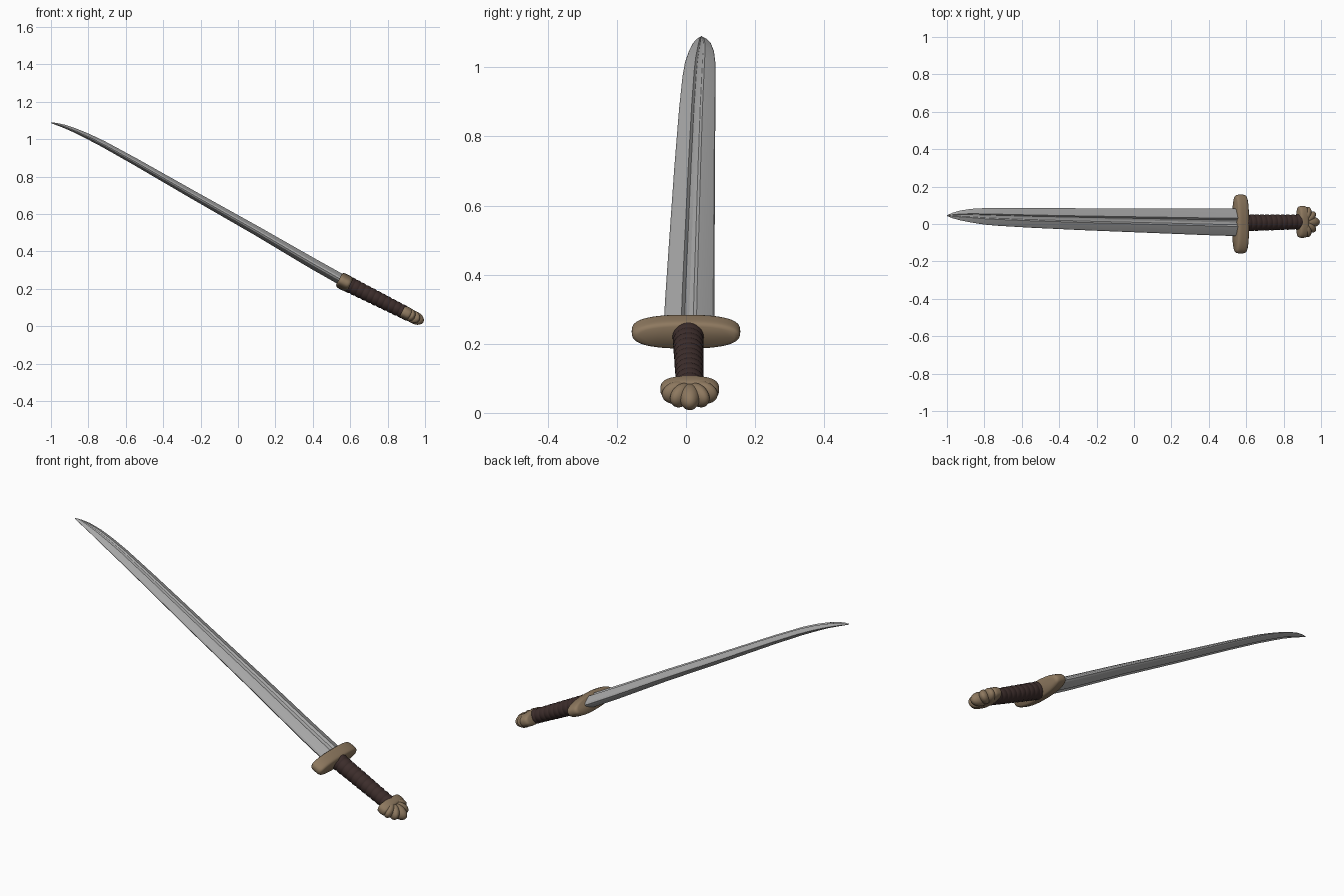
import bpy, bmesh, math
from mathutils import Matrix, Vector

if "Cube" in bpy.data.objects:
    bpy.data.objects.remove(bpy.data.objects["Cube"])


def material(name, rgb):
    m = bpy.data.materials.new(name)
    m.diffuse_color = (*rgb, 1)
    m.use_nodes = True
    m.node_tree.nodes["Principled BSDF"].inputs["Base Color"].default_value = m.diffuse_color
    return m


STEEL = material("steel grey", (0.40, 0.40, 0.40))
BRONZE = material("dull bronze", (0.27, 0.19, 0.115))
LEATHER = material("dark leather", (0.045, 0.026, 0.024))

# Hilt frame: local x runs towards the pommel, y is width, z is thickness
D = Vector((0.893, 0, -0.45)).normalized()
N = Vector((-D.z, 0, D.x))
ORIGIN = Vector((0.57, 0, 0.235))
HILT = Matrix(((D.x, 0, N.x, ORIGIN.x), (0, 1, 0, 0),
               (D.z, 0, N.z, ORIGIN.z), (0, 0, 0, 1)))


def finish(name, bm, mat, angle):
    bmesh.ops.recalc_face_normals(bm, faces=bm.faces)
    me = bpy.data.meshes.new(name)
    bm.to_mesh(me)
    bm.free()
    ob = bpy.data.objects.new(name, me)
    bpy.context.collection.objects.link(ob)
    me.materials.append(mat)
    bpy.ops.object.select_all(action='DESELECT')
    ob.select_set(True)
    bpy.context.view_layer.objects.active = ob
    bpy.ops.object.shade_smooth_by_angle(angle=math.radians(angle))
    return ob


def loft(name, rings, mat, angle=40):
    bm = bmesh.new()
    vr = [[bm.verts.new(p) for p in r] for r in rings]
    n = len(vr[0])
    for a, b in zip(vr, vr[1:]):
        for i in range(n):
            bm.faces.new((a[i], a[(i + 1) % n], b[(i + 1) % n], b[i]))
    bm.faces.new(vr[0])
    bm.faces.new(vr[-1])
    return finish(name, bm, mat, angle)


def oval(t, ry, rz, cy=0, power=2.0, n=48):
    pts = []
    for i in range(n):
        a = 2 * math.pi * i / n
        c, s = math.cos(a), math.sin(a)
        y = math.copysign(abs(c) ** (2 / power), c) * ry
        z = math.copysign(abs(s) ** (2 / power), s) * rz
        pts.append(HILT @ Vector((t, cy + y, z)))
    return pts


# Blade: diamond section with a central fuller, gently bent near the tip
# station: x, z, low y edge, high y edge, half thickness
stations = [(0.59, 0.228, -0.066, 0.082, 0.030), (0.40, 0.335, -0.060, 0.082, 0.029),
            (0.10, 0.510, -0.048, 0.083, 0.025), (-0.25, 0.708, -0.034, 0.084, 0.022),
            (-0.55, 0.880, -0.020, 0.085, 0.019), (-0.72, 0.974, -0.010, 0.086, 0.017),
            (-0.80, 1.014, -0.003, 0.085, 0.015), (-0.87, 1.046, 0.008, 0.081, 0.012),
            (-0.93, 1.069, 0.020, 0.072, 0.009), (-0.97, 1.081, 0.031, 0.060, 0.006),
            (-1.00, 1.088, 0.043, 0.047, 0.002)]
half = [(-1, 0), (-0.93, 0.3), (-0.6, 0.72), (-0.3, 1), (-0.17, 0.62), (0, 0.52),
        (0.17, 0.62), (0.3, 1), (0.6, 0.72), (0.93, 0.3), (1, 0)]
section = half + [(u, -h) for u, h in reversed(half[1:-1])]
rings = []
for i, (x, z, y0, y1, th) in enumerate(stations):
    a, b = stations[max(i - 1, 0)], stations[min(i + 1, len(stations) - 1)]
    d = Vector((a[0] - b[0], 0, a[1] - b[1])).normalized()
    nrm = Vector((-d.z, 0, d.x))
    rings.append([Vector((x, (y0 + y1) / 2 + u * (y1 - y0) / 2, z)) + nrm * h * th
                  for u, h in section])
loft("blade", rings, STEEL, 25)

# Guard: flattened oval bar with rounded rims
rings = []
for i in range(13):
    s = -1 + i / 6
    k = (1 - abs(s) ** 3.5) ** 0.5 if abs(s) < 1 else 0
    inset = 0.016 * (1 - k)
    rings.append(oval(0.034 * s, 0.157 - inset, 0.044 - inset * 0.7, power=2.4))
loft("guard", rings, BRONZE, 50)

# Grip: tapered handle wound with leather cord
rings = []
wraps, steps = 11, 8
for i in range(wraps * steps + 1):
    f = i / (wraps * steps)
    bump = 0.0035 * abs(math.sin(math.pi * i / steps)) ** 0.6
    rings.append(oval(0.02 + 0.34 * f, 0.042 - 0.006 * f + bump,
                      0.040 - 0.007 * f + bump, cy=0.006 + 0.005 * f, n=32))
loft("grip", rings, LEATHER, 60)

# Pommel base: short rounded crossbar
rings = []
for i in range(13):
    s = -1 + i / 6
    k = (1 - abs(s) ** 3) ** 0.5 if abs(s) < 1 else 0
    inset = 0.014 * (1 - k)
    rings.append(oval(0.37 + 0.026 * s, 0.085 - inset, 0.036 - inset * 0.8,
                      cy=0.011, power=2.5))
loft("pommel_base", rings, BRONZE, 50)

# Pommel: five lobes fanned out like a shell
for i, deg in enumerate((-68, -36, 0, 36, 68)):
    a = math.radians(deg)
    off, ln, wd = (0.044, 0.052, 0.030) if deg == 0 else (0.040, 0.046, 0.025)
    bm = bmesh.new()
    bmesh.ops.create_uvsphere(bm, u_segments=24, v_segments=16, radius=1)
    m = (HILT @ Matrix.Translation((0.376, 0.011, 0)) @ Matrix.Rotation(a, 4, 'Z')
         @ Matrix.Translation((off, 0, 0)) @ Matrix.Diagonal((ln, wd, 0.034, 1)))
    bmesh.ops.transform(bm, matrix=m, verts=bm.verts)
    finish("pommel_lobe_%d" % (i + 1), bm, BRONZE, 60)
